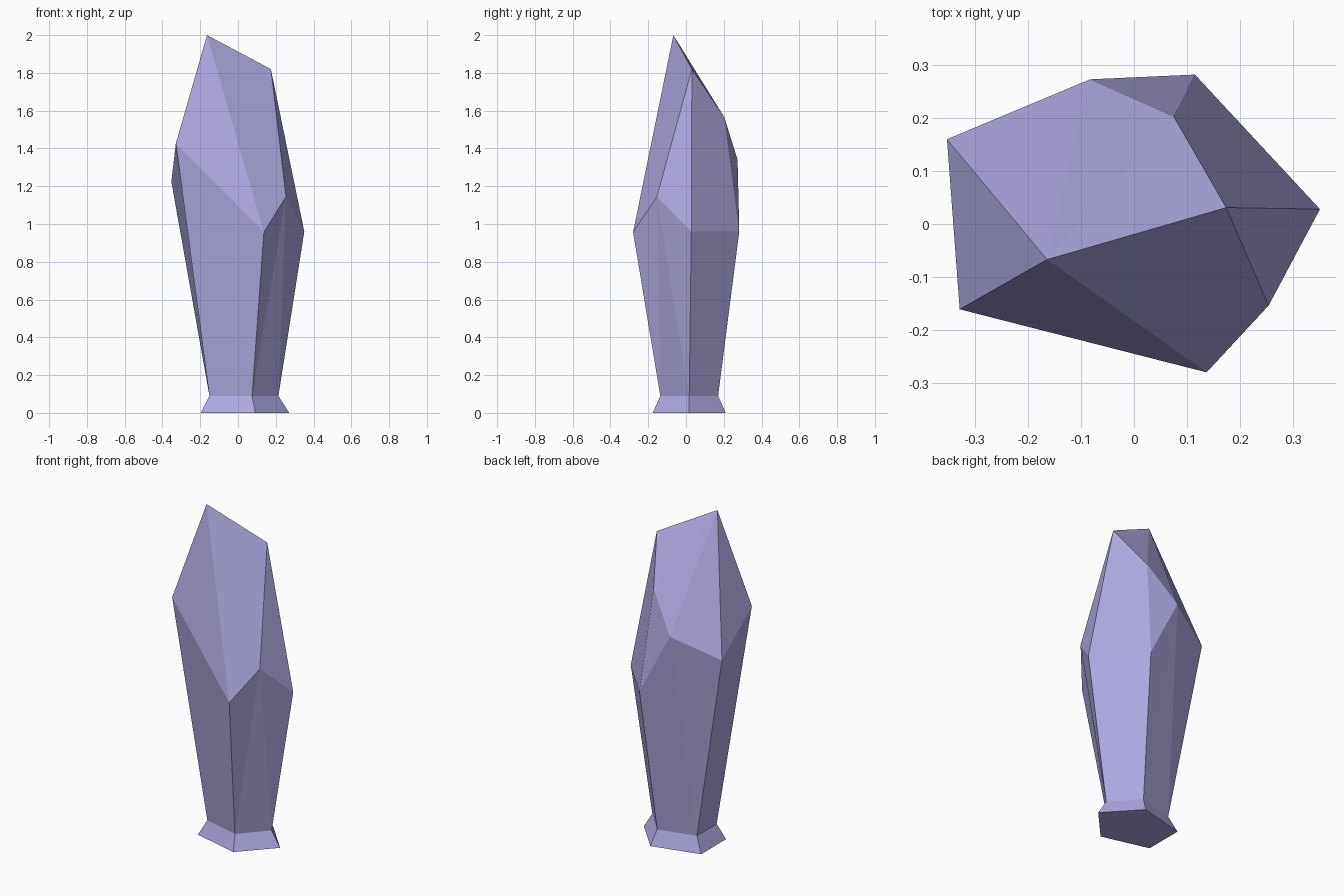
import bpy, bmesh
from math import cos, sin, radians

if "Cube" in bpy.data.objects:
    bpy.data.objects.remove(bpy.data.objects["Cube"])

mat = bpy.data.materials.new("lavender_crystal")
mat.diffuse_color = (0.42, 0.39, 0.75, 1)
mat.use_nodes = True
mat.node_tree.nodes["Principled BSDF"].inputs["Base Color"].default_value = mat.diffuse_color

bm = bmesh.new()


def pentagon(rx, ry, z, cx=0.012, cy=0.017):
    # five corners, first one pointing to +x, counter-clockwise
    return [bm.verts.new((cx + rx * cos(radians(72 * i)), cy + ry * sin(radians(72 * i)), z))
            for i in range(5)]


# flared foot and narrow neck
foot = pentagon(0.259, 0.203, 0.0)
neck = pentagon(0.202, 0.161, 0.09)
bm.faces.new(foot[::-1])
for i in range(5):
    j = (i + 1) % 5
    bm.faces.new((foot[i], foot[j], neck[j], neck[i]))

# shoulder corners (one above each neck corner), then the facet corners of the tip
right, back, left_back, left_front, front = shoulder = [bm.verts.new(p) for p in (
    (0.351, 0.028, 0.96), (0.115, 0.282, 0.96), (-0.353, 0.16, 1.225),
    (-0.329, -0.161, 1.427), (0.137, -0.28, 0.957))]
notch_front, notch_back, ridge, ridge_back, peak = [bm.verts.new(p) for p in (
    (0.254, -0.154, 1.145), (-0.083, 0.273, 1.34), (0.174, 0.031, 1.82),
    (0.075, 0.203, 1.565), (-0.164, -0.067, 2.0))]

# long sides; two of them carry an extra corner along the top
extra = {1: [notch_back], 4: [notch_front]}
for i in range(5):
    j = (i + 1) % 5
    bm.faces.new([neck[i], neck[j], shoulder[j]] + extra.get(i, []) + [shoulder[i]])

# tip facets
for f in ((peak, left_front, front), (peak, front, notch_front, ridge),
          (ridge, notch_front, right), (ridge, right, back, ridge_back),
          (ridge_back, back, notch_back), (peak, left_back, left_front),
          (peak, ridge, ridge_back, notch_back, left_back)):
    bm.faces.new(f)

bmesh.ops.triangulate(bm, faces=[f for f in bm.faces if len(f.verts) > 4 and f.calc_center_median().z > 0.1])
bmesh.ops.recalc_face_normals(bm, faces=bm.faces)
mesh = bpy.data.meshes.new("crystal")
bm.to_mesh(mesh)
bm.free()
mesh.materials.append(mat)
bpy.context.collection.objects.link(bpy.data.objects.new("crystal", mesh))
